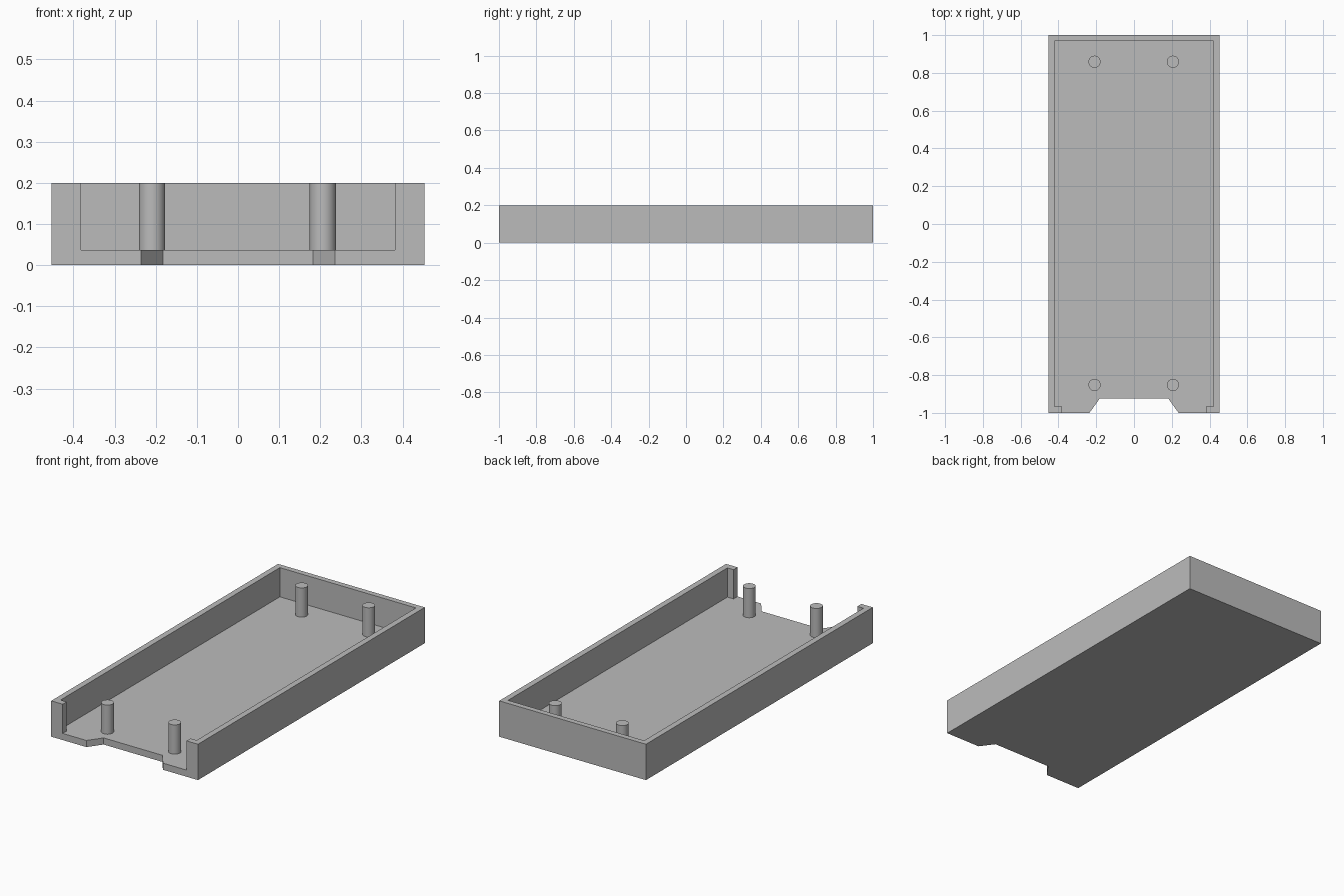
import bpy
import bmesh

cube = bpy.data.objects.get("Cube")
if cube:
    bpy.data.objects.remove(cube, do_unlink=True)

HEIGHT, FLOOR = 0.2, 0.037
HALF_W, INNER_W, OPENING = 0.453, 0.42, 0.382

grey = bpy.data.materials.new("plain grey")
grey.use_nodes = True
grey.diffuse_color = (0.5, 0.5, 0.5, 1)
grey.node_tree.nodes["Principled BSDF"].inputs["Base Color"].default_value = (0.5, 0.5, 0.5, 1)


def prism(name, half_outline, z0, z1):
    """Extrude an outline that is mirrored across x = 0."""
    outline = half_outline + [(-x, y) for x, y in reversed(half_outline)]
    bm = bmesh.new()
    base = bm.faces.new([bm.verts.new((x, y, z0)) for x, y in outline])
    top = bmesh.ops.extrude_face_region(bm, geom=[base], use_keep_orig=True)
    for v in top["geom"]:
        if isinstance(v, bmesh.types.BMVert):
            v.co.z = z1
    bmesh.ops.recalc_face_normals(bm, faces=bm.faces)
    mesh = bpy.data.meshes.new(name)
    bm.to_mesh(mesh)
    bm.free()
    mesh.materials.append(grey)
    obj = bpy.data.objects.new(name, mesh)
    bpy.context.collection.objects.link(obj)
    return obj


# Tray block with the tapered notch in its front edge
tray = prism("tray", [(0.182, -0.925), (0.236, -1), (HALF_W, -1), (HALF_W, 1)], 0, HEIGHT)

# Cavity, open at the top and through the front wall
cavity = prism("cavity_cutter",
               [(OPENING, -1.1), (OPENING, -0.965), (INNER_W, -0.965), (INNER_W, 0.969)],
               FLOOR, HEIGHT + 0.1)
cavity.hide_render = True
cut = tray.modifiers.new("cavity", "BOOLEAN")
cut.operation = "DIFFERENCE"
cut.solver = "EXACT"
cut.object = cavity
bpy.context.view_layer.objects.active = tray
bpy.ops.object.modifier_apply(modifier=cut.name)
bpy.data.objects.remove(cavity, do_unlink=True)

# Four round mounting posts standing on the floor
for end, y in (("front", -0.852), ("back", 0.859)):
    for side, x in (("right", -0.209), ("left", 0.206)):
        bpy.ops.mesh.primitive_cylinder_add(
            vertices=48, radius=0.032, depth=HEIGHT - FLOOR / 2,
            location=(x, y, HEIGHT / 2 + FLOOR / 4))
        post = bpy.context.object
        post.name = f"{end}_{side}_post"
        post.data.materials.append(grey)
        bpy.ops.object.shade_smooth_by_angle()
